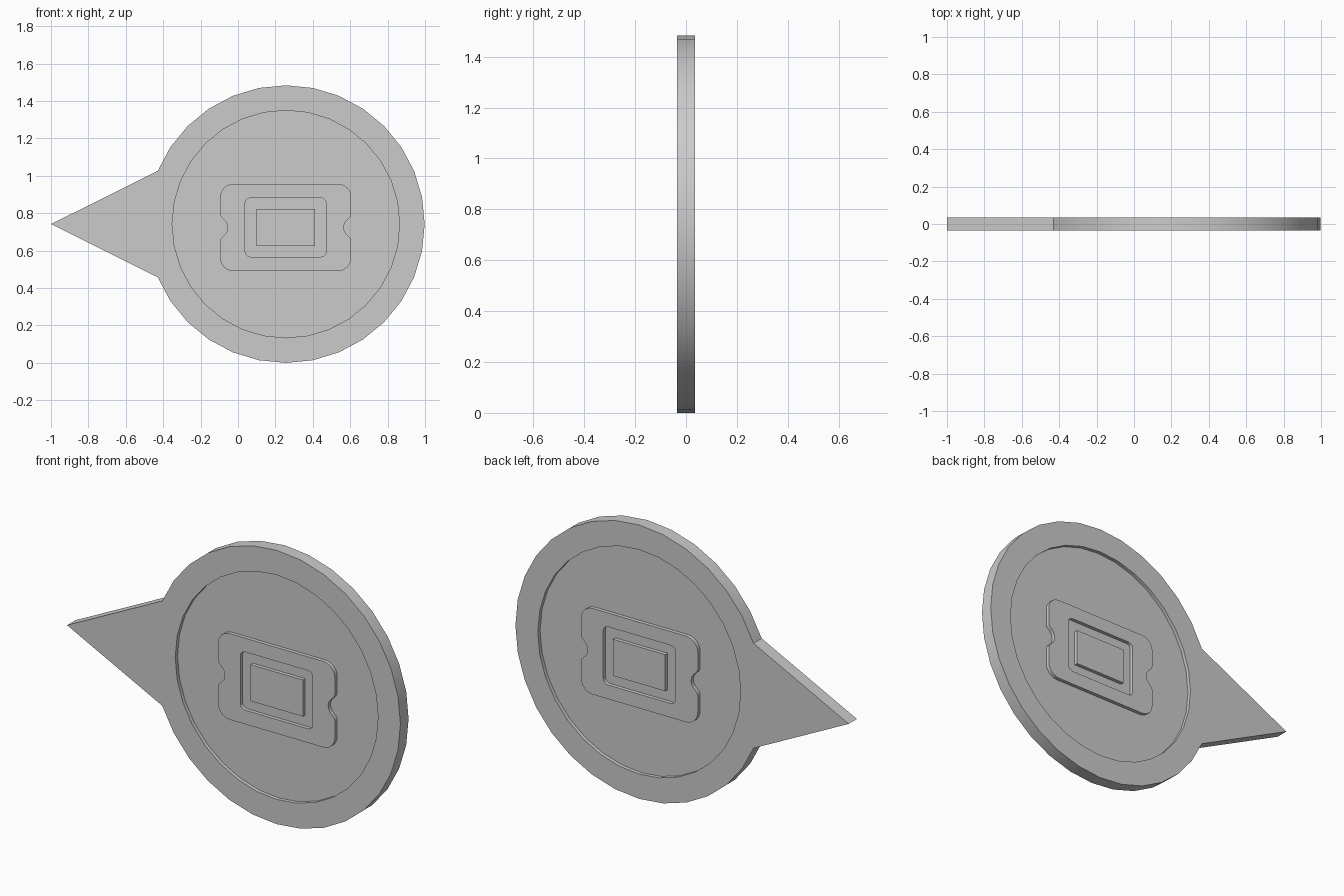
import bpy
import bmesh
import math
from mathutils import Matrix

if "Cube" in bpy.data.objects:
    bpy.data.objects.remove(bpy.data.objects["Cube"], do_unlink=True)

CX, CZ = 0.256, 0.742          # disc centre
R_OUT, R_IN = 0.742, 0.608     # rim radii
HALF, WEB = 0.035, 0.015       # half thickness of the rim and of the sunken web

grey = bpy.data.materials.new("plain_grey")
grey.use_nodes = True
grey.diffuse_color = (0.6, 0.6, 0.6, 1)
grey.node_tree.nodes["Principled BSDF"].inputs["Base Color"].default_value = (0.6, 0.6, 0.6, 1)


def arc(cx, cz, r, a0, a1, n):
    """Points on an arc from a0 to a1 degrees, both ends included."""
    angles = [math.radians(a0 + (a1 - a0) * i / n) for i in range(n + 1)]
    return [(cx + r * math.cos(a), cz + r * math.sin(a)) for a in angles]


def rounded_rect(x0, x1, z0, z1, r, n):
    pts = []
    for cx, cz, a in ((x1 - r, z1 - r, 0), (x0 + r, z1 - r, 90),
                      (x0 + r, z0 + r, 180), (x1 - r, z0 + r, 270)):
        pts += arc(cx, cz, r, a, a + 90, n)
    return pts


def slab(name, loops, half):
    """Filled flat outline (later loops are holes) given thickness along y."""
    curve = bpy.data.curves.new(name, 'CURVE')
    curve.dimensions = '2D'
    curve.fill_mode = 'BOTH'
    curve.extrude = half
    for loop in loops:
        spline = curve.splines.new('POLY')
        spline.points.add(len(loop) - 1)
        for p, (x, z) in zip(spline.points, loop):
            p.co = (x, z, 0, 1)
        spline.use_cyclic_u = True
    obj = bpy.data.objects.new(name, curve)
    bpy.context.collection.objects.link(obj)
    bpy.ops.object.select_all(action='DESELECT')
    obj.select_set(True)
    bpy.context.view_layer.objects.active = obj
    bpy.ops.object.convert(target='MESH')
    obj = bpy.context.view_layer.objects.active
    # stand upright, weld the caps to the sides
    bm = bmesh.new()
    bm.from_mesh(obj.data)
    bm.transform(Matrix.Rotation(math.pi / 2, 4, 'X'))
    bmesh.ops.remove_doubles(bm, verts=bm.verts, dist=0.0005)
    bmesh.ops.recalc_face_normals(bm, faces=bm.faces)
    bm.to_mesh(obj.data)
    bm.free()
    obj.data.materials.clear()
    obj.data.materials.append(grey)
    bpy.ops.object.shade_smooth_by_angle(angle=math.radians(30))
    return obj


# rim with pointed spike towards -x, and a round opening
outline = arc(CX, CZ, R_OUT, -157.5, 157.5, 28) + [(-1.0, CZ)]
opening = arc(CX, CZ, R_IN, 0, 360, 32)[:-1]
slab("rim_with_pointer", [outline, opening], HALF)

# sunken web filling the opening
slab("sunken_web", [arc(CX, CZ, R_IN + 0.005, 0, 360, 32)[:-1]], WEB)

# ticket frame: rounded plate, semicircular side notches with eased lips, window
TX, TZ, HW, HH = 0.255, 0.724, 0.35, 0.233
NR, LIP = 0.052, 0.018
half_side = [(HW, -HH + 0.07)]
notch = arc(HW + 0.012, 0, NR, 245, 115, 10)
right = ([(HW, -NR - LIP), (HW - 0.004, -NR - 0.006)] + notch[1:-1]
         + [(HW - 0.004, NR + 0.006), (HW, NR + LIP)])
corners = rounded_rect(-HW, HW, -HH, HH, 0.07, 6)
left = [(-x, -z) for x, z in right]
plate = right + corners[:14] + left + corners[14:]
plate = [(TX + x, TZ + z) for x, z in plate]
window = rounded_rect(0.038, 0.472, 0.567, 0.882, 0.03, 5)
slab("ticket_frame", [plate, window], HALF)

# raised block inside the window
slab("window_block", [[(0.1, 0.625), (0.413, 0.625), (0.413, 0.823), (0.1, 0.823)]], HALF)
